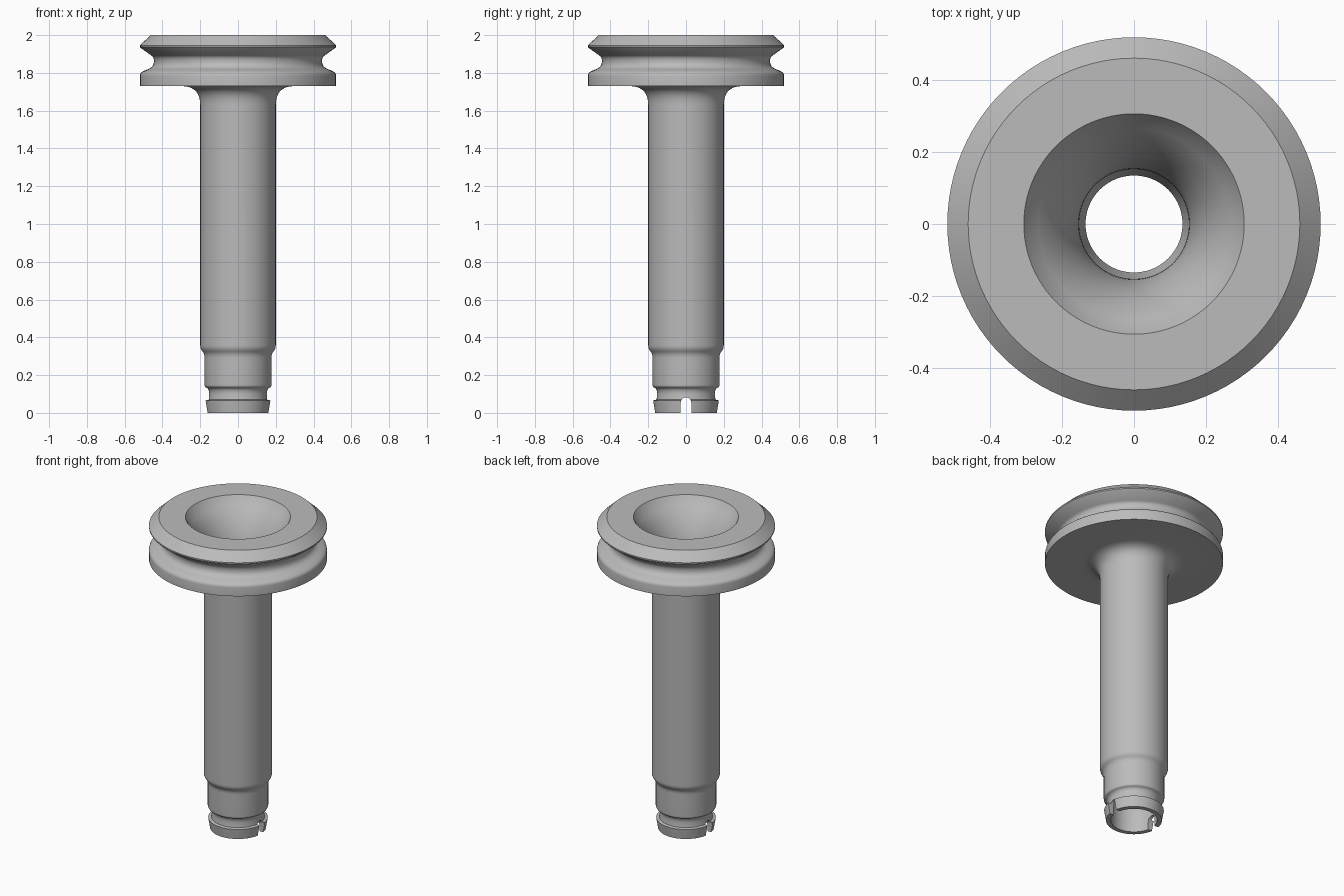
import bpy, math
from mathutils import Vector

cube = bpy.data.objects.get("Cube")
if cube:
    bpy.data.objects.remove(cube, do_unlink=True)

SEGMENTS = 96

# Plain grey metal
metal = bpy.data.materials.new("grey_metal")
metal.use_nodes = True
grey = (0.5, 0.5, 0.5, 1)
metal.diffuse_color = grey
metal.node_tree.nodes["Principled BSDF"].inputs["Base Color"].default_value = grey


def make_mesh(name, verts, faces):
    mesh = bpy.data.meshes.new(name)
    mesh.from_pydata(verts, [], faces)
    mesh.materials.append(metal)
    obj = bpy.data.objects.new(name, mesh)
    bpy.context.collection.objects.link(obj)
    return obj


def bend(start, corner, end, steps=8):
    """Rounded profile corner as a quadratic curve."""
    a, b, c = Vector(start), Vector(corner), Vector(end)
    ts = [i / steps for i in range(steps + 1)]
    return [tuple(a * (1 - t) ** 2 + b * 2 * t * (1 - t) + c * t * t) for t in ts]


def lathe(name, profile):
    """Revolve a closed (radius, height) profile about z."""
    n = len(profile)
    verts, faces = [], []
    for s in range(SEGMENTS):
        a = 2 * math.pi * s / SEGMENTS
        verts += [(r * math.cos(a), r * math.sin(a), z) for r, z in profile]
        t = (s + 1) % SEGMENTS
        for i in range(n):
            j = (i + 1) % n
            faces.append((s * n + i, t * n + i, t * n + j, s * n + j))
    return make_mesh(name, verts, faces)


# Snap-in tip, neck and stepped lower stem
profile = [(0.163, 0), (0.174, 0.066), (0.156, 0.07)]
profile += bend((0.152, 0.1), (0.152, 0.128), (0.168, 0.134), 5)
profile += bend((0.168, 0.134), (0.177, 0.137), (0.177, 0.15), 4)
profile += bend((0.177, 0.29), (0.177, 0.312), (0.188, 0.325), 5)
profile += bend((0.19, 0.328), (0.2, 0.34), (0.2, 0.36), 5)
# Stem and fillet under the collar
profile += bend((0.2, 1.63), (0.2, 1.73), (0.3, 1.73), 10)
# Collar with its round groove and bevelled rim
profile += [(0.52, 1.73)]
profile += bend((0.52, 1.785), (0.52, 1.802), (0.495, 1.812), 4)
profile += bend((0.475, 1.82), (0.445, 1.832), (0.445, 1.862), 6)
profile += bend((0.445, 1.862), (0.445, 1.885), (0.46, 1.893), 5)[1:]
profile += [(0.515, 1.932), (0.52, 1.938), (0.52, 1.946), (0.462, 2)]
# Funnel mouth and bore
profile += [(0.307, 2)]
profile += bend((0.285, 1.965), (0.153, 1.82), (0.153, 1.62), 14)
profile += [(0.153, 0.32), (0.135, 0.28), (0.135, 0)]
body = lathe("flanged_tube", profile)

# Round-topped slot through both sides of the tip
outline = [(-0.028, -0.05), (0.028, -0.05)]
outline += [(0.028 * math.cos(math.pi * i / 12), 0.054 + 0.028 * math.sin(math.pi * i / 12))
            for i in range(13)]
n = len(outline)
verts = [(x, y, z) for x in (-0.3, 0.3) for y, z in outline]
faces = [tuple(reversed(range(n))), tuple(range(n, 2 * n))]
faces += [(i, (i + 1) % n, n + (i + 1) % n, n + i) for i in range(n)]
cutter = make_mesh("slot_cutter", verts, faces)
cutter.hide_render = True

cut = body.modifiers.new("slot", 'BOOLEAN')
cut.operation = 'DIFFERENCE'
cut.solver = 'EXACT'
cut.object = cutter

# Bake the slot, drop the cutter and smooth the round surfaces
bpy.ops.object.select_all(action='DESELECT')
body.select_set(True)
bpy.context.view_layer.objects.active = body
bpy.ops.object.modifier_apply(modifier=cut.name)
bpy.data.objects.remove(cutter, do_unlink=True)
bpy.ops.object.shade_smooth_by_angle(angle=math.radians(30))
